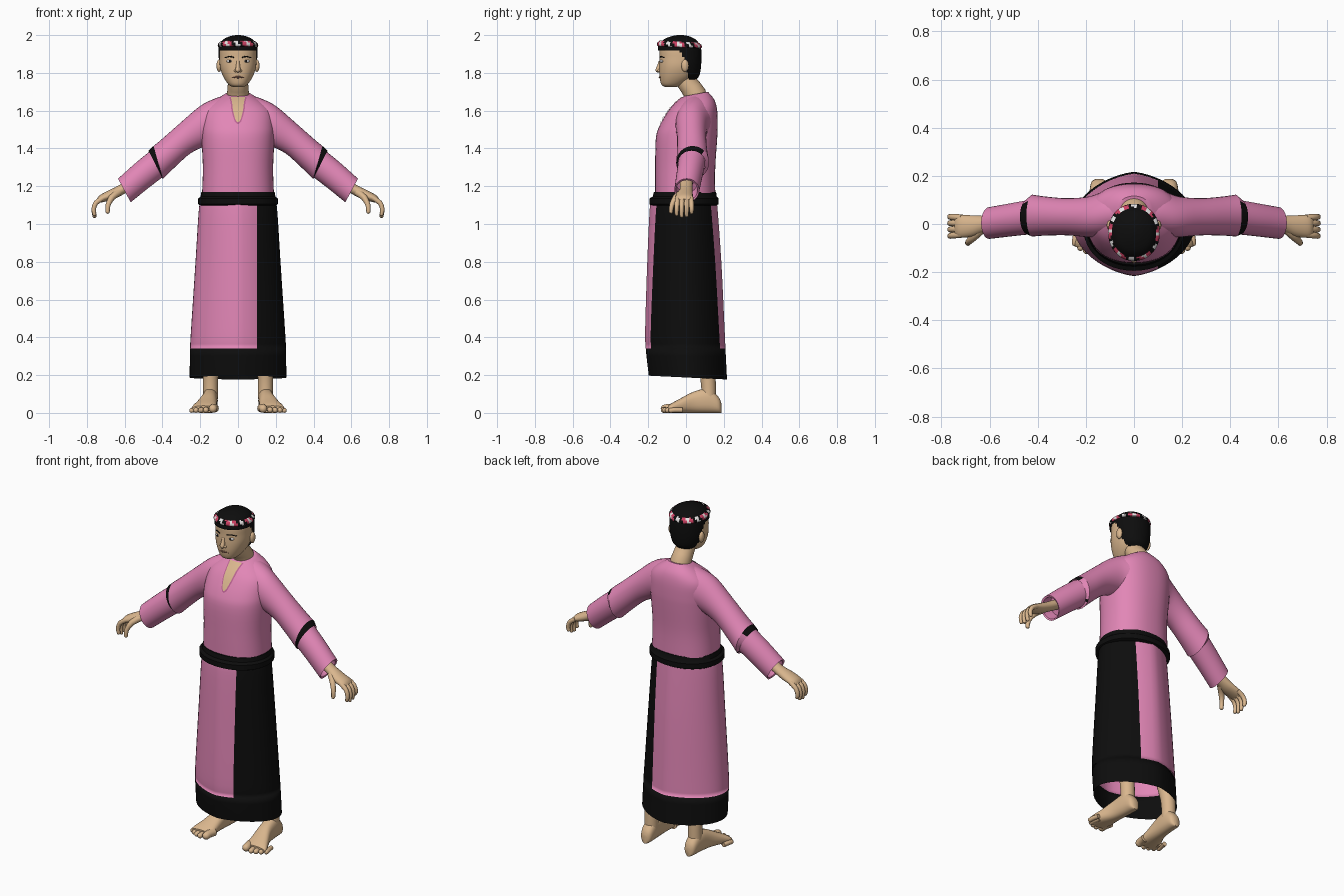
import bpy, bmesh, math
from mathutils import Vector
from mathutils.bvhtree import BVHTree

if "Cube" in bpy.data.objects:
    bpy.data.objects.remove(bpy.data.objects["Cube"])

def material(name, r, g, b):
    m = bpy.data.materials.new(name)
    m.diffuse_color = (r, g, b, 1)
    m.use_nodes = True
    m.node_tree.nodes["Principled BSDF"].inputs["Base Color"].default_value = m.diffuse_color
    return m

PINK = material("pink cloth", 0.76, 0.24, 0.47)
TRIM = material("dark pink trim", 0.50, 0.13, 0.29)
BLACK = material("black", 0.004, 0.004, 0.004)
SKIN = material("skin", 0.70, 0.47, 0.27)
WHITE = material("white", 0.80, 0.78, 0.78)
RED = material("red", 0.60, 0.05, 0.12)
LIP = material("lip brown", 0.30, 0.15, 0.10)

def spline(rows, k):
    """Catmull-Rom interpolation of equal-length tuples."""
    out = []
    for i in range(len(rows) - 1):
        a, b, c, d = rows[max(i - 1, 0)], rows[i], rows[i + 1], rows[min(i + 2, len(rows) - 1)]
        for j in range(k):
            t = j / k
            out.append([q + 0.5 * t * (r - p + t * (2 * p - 5 * q + 4 * r - s + t * (3 * (q - r) + s - p)))
                        for p, q, r, s in zip(a, b, c, d)])
    return out + [list(rows[-1])]

def make(name, verts, faces, mats, mirror=False, angle=40):
    me = bpy.data.meshes.new(name)
    me.from_pydata(verts, [], faces)
    bm = bmesh.new()
    bm.from_mesh(me)
    bmesh.ops.recalc_face_normals(bm, faces=bm.faces)
    bm.to_mesh(me)
    bm.free()
    for m in mats:
        me.materials.append(m)
    me.shade_smooth()
    me.set_sharp_from_angle(angle=math.radians(angle))
    ob = bpy.data.objects.new(name, me)
    bpy.context.collection.objects.link(ob)
    if mirror:
        ob.modifiers.new("mirror", 'MIRROR').use_mirror_merge = False
    return ob

def loft(name, rows, *mats, n=32, p=2.0, ridge=0.0, k=4, caps=(True, True), mirror=False):
    """Each row holds a ring: centre, half axis u, half axis v."""
    rings = spline(rows, k)
    verts, faces = [], []
    for r in rings:
        c, u, v = Vector(r[:3]), Vector(r[3:6]), Vector(r[6:9])
        for i in range(n):
            x, y = math.cos(i * math.tau / n), math.sin(i * math.tau / n)
            a = math.copysign(abs(x) ** (2 / p), x)
            b = math.copysign(abs(y) ** (2 / p), y) * (1 - ridge * abs(x))
            verts.append(c + u * a + v * b)
    for j in range(len(rings) - 1):
        for i in range(n):
            i2 = (i + 1) % n
            faces.append((j * n + i, j * n + i2, (j + 1) * n + i2, (j + 1) * n + i))
    if caps[0]:
        faces.append(tuple(range(n)))
    if caps[1]:
        faces.append(tuple(range(len(verts) - n, len(verts))))
    return make(name, verts, faces, mats, mirror)

def slab(z, rx, yf, yb, tilt=0):      # level ring from front and back depth
    return (0, (yf + yb) / 2, z, rx, 0, 0, 0, (yb - yf) / 2, tilt)

def cuff(tx, tz, bx, bz, yc, hy):     # sleeve ring from top and bottom points
    return ((tx + bx) / 2, yc, (tz + bz) / 2, (tx - bx) / 2, 0, (tz - bz) / 2, 0, hy, 0)

def tube(name, pts, radii, mat, mirror=True, n=12):
    """Round limb along a path with a rounded tip."""
    pts = [Vector(q) for q in pts]
    tip = (pts[-1] - pts[-2]).normalized()
    r = radii[-1]
    pts += [pts[-1] + tip * r * 0.6, pts[-1] + tip * r * 0.95]
    radii = list(radii) + [r * 0.8, r * 0.3]
    rows = []
    for i, q in enumerate(pts):
        d = (pts[min(i + 1, len(pts) - 1)] - pts[max(i - 1, 0)]).normalized()
        u = d.cross(Vector((0, 1, 0) if abs(d.y) < 0.8 else (1, 0, 0))).normalized()
        rows.append((*q, *(u * radii[i]), *(d.cross(u) * radii[i])))
    return loft(name, rows, mat, n=n, k=2, mirror=mirror)

def paint(ob, rule, cuts=()):
    """Cut by planes, then set the material by face centre (-1 removes the face)."""
    bm = bmesh.new()
    bm.from_mesh(ob.data)
    for co, no in cuts:
        bmesh.ops.bisect_plane(bm, geom=bm.verts[:] + bm.edges[:] + bm.faces[:], plane_co=co, plane_no=no)
    dead = []
    for f in bm.faces:
        i = rule(f.calc_center_median())
        if i < 0:
            dead.append(f)
        else:
            f.material_index = i
    bmesh.ops.delete(bm, geom=dead, context='FACES')
    bm.to_mesh(ob.data)
    bm.free()

def ball(name, co, size, mat, mirror=True):
    rows = []
    for i in range(9):
        a = math.pi * (0.02 + 0.96 * i / 8)
        s = math.sin(a)
        rows.append((co[0], co[1], co[2] - size[2] * math.cos(a), size[0] * s, 0, 0, 0, size[1] * s, 0))
    return loft(name, rows, mat, n=16, k=1, mirror=mirror)

# Tunic body
torso = loft("tunic_body", [
    slab(1.165, .19, -.163, .155), slab(1.30, .186, -.163, .155), slab(1.45, .193, -.16, .165),
    slab(1.52, .193, -.14, .168), slab(1.60, .18, -.095, .165, .003), slab(1.65, .13, -.055, .15, .008),
    slab(1.688, .066, -.012, .116, .012)], PINK, n=48, p=2.3)

# Neck slit: plates laid on the tunic front
bvh = BVHTree.FromPolygons([v.co for v in torso.data.vertices], [p.vertices for p in torso.data.polygons])
def slit(name, widths, off, mat):
    verts, faces = [], []
    for z, w in spline(widths, 5):
        for s in (-1, -.5, 0, .5, 1):
            hit = bvh.ray_cast(Vector((s * w, -1, z)), Vector((0, 1, 0)))[0]
            verts.append((s * w, hit.y - off, z))
    for j in range(len(verts) // 5 - 1):
        faces += [(j * 5 + i, j * 5 + i + 1, j * 5 + i + 6, j * 5 + i + 5) for i in range(4)]
    make(name, verts, faces, [mat])
slit("neck_slit_trim", [(1.53, .003), (1.545, .018), (1.60, .034), (1.64, .039), (1.672, .046)], .003, TRIM)
slit("neck_opening", [(1.54, .003), (1.555, .014), (1.60, .026), (1.64, .031), (1.673, .038)], .006, SKIN)

# Sleeves: wide upper part, dark-edged step, lower part
loft("upper_sleeve", [
    cuff(.05, 1.685, .08, 1.45, .055, .085), cuff(.12, 1.665, .11, 1.43, .045, .095),
    cuff(.20, 1.625, .165, 1.415, .03, .085), cuff(.30, 1.54, .25, 1.375, .03, .077),
    cuff(.40, 1.452, .335, 1.30, .033, .081), cuff(.447, 1.413, .398, 1.238, .035, .087)],
    PINK, mirror=True, caps=(True, False))
edge = loft("sleeve_edge", [
    cuff(.447, 1.413, .398, 1.238, .035, .087), cuff(.474, 1.388, .404, 1.25, .03, .074)],
    PINK, BLACK, k=1, caps=(False, False), mirror=True)
paint(edge, lambda c: int(c.y < .085 and c.z > 1.255))
loft("lower_sleeve", [
    cuff(.46, 1.39, .39, 1.255, .03, .072), cuff(.54, 1.325, .475, 1.19, .018, .069),
    cuff(.635, 1.24, .568, 1.115, .004, .066)], PINK, mirror=True, caps=(False, False))
loft("sleeve_lining", [
    cuff(.635, 1.24, .568, 1.115, .004, .066), cuff(.627, 1.232, .568, 1.125, .004, .057),
    cuff(.57, 1.27, .52, 1.165, .004, .055)], PINK, k=1, mirror=True, caps=(False, True))

# Hands
def palm(x, y, z, h, hy):
    return (x, y, z, .55 * h, 0, .83 * h, 0, hy, 0)
loft("hand", [palm(.56, .002, 1.215, .028, .034), palm(.62, 0, 1.18, .027, .034), palm(.67, -.008, 1.155, .027, .044),
              palm(.72, -.01, 1.135, .021, .047), palm(.74, -.01, 1.122, .012, .043)], SKIN, n=20, mirror=True)
for i, y in enumerate((.026, .003, -.02, -.043)):
    d = (.02, .004, 0, .01)[i]
    tube("finger", [(.715, y, 1.137), (.752, y * 1.1, 1.112), (.764, y * 1.15, 1.078), (.76, y * 1.15, 1.042 + d)],
         (.014, .013, .012, .01), SKIN)
tube("thumb", [(.635, -.022, 1.165), (.668, -.055, 1.14), (.688, -.075, 1.10), (.69, -.08, 1.065)],
     (.02, .017, .013, .011), SKIN)

# Skirt with ridged front and back, dark hem and side panel
skirt = loft("skirt", [
    slab(1.14, .195, -.18, .16), slab(1.08, .207, -.192, .167), slab(.80, .225, -.205, .187),
    slab(.45, .248, -.216, .204), slab(.34, .254, -.213, .209), slab(.187, .256, -.197, .217, -.01)],
    PINK, BLACK, n=48, ridge=.15, caps=(True, False))
paint(skirt, lambda c: int(c.z < .34 or c.x > .10),
      [((.10, 0, 0), (1, 0, 0)), ((0, 0, .34), (0, 0, 1))])

# Belt
loft("belt", [slab(1.098, .20, -.18, .16), slab(1.105, .211, -.194, .172), slab(1.135, .211, -.194, .172),
              slab(1.145, .198, -.176, .163), slab(1.17, .194, -.17, .159), slab(1.172, .18, -.15, .14)],
     BLACK, n=48, p=2.1, k=1)

# Legs and feet
tube("leg", [(.12, .03, .70), (.135, .08, .40), (.145, .115, .20), (.145, .12, .10), (.147, .12, .07)],
     (.07, .055, .041, .039, .039), SKIN, n=20)
def sole(x, y, hx, hz):
    return (x, y, hz, hx, 0, 0, 0, 0, hz)
loft("foot", [sole(.145, .187, .014, .025), sole(.145, .172, .033, .042), sole(.147, .12, .04, .064),
              sole(.154, .04, .043, .056), sole(.168, -.03, .056, .038), sole(.178, -.075, .066, .026),
              sole(.183, -.095, .06, .019)], SKIN, n=24, p=2.4, mirror=True)
for x, y, r in ((.131, -.112, .022), (.168, -.118, .015), (.195, -.111, .0145), (.22, -.098, .014), (.243, -.08, .013)):
    tube("toe", [(x - .008, y + .06, r * 1.1), (x, y + .02, r * 1.15), (x + .002, y, r)], (r, r, r), SKIN)

# Neck and head
tube("neck", [(0, -.01, 1.80), (0, .005, 1.75), (0, .048, 1.69), (0, .06, 1.62)], (.05, .053, .058, .06),
     SKIN, mirror=False, n=28)
loft("head", [
    slab(1.725, .025, -.11, -.05), slab(1.738, .05, -.13, -.015), slab(1.78, .078, -.14, .04),
    slab(1.83, .095, -.142, .065), slab(1.88, .098, -.14, .073), slab(1.93, .096, -.138, .07),
    slab(1.97, .075, -.11, .045), slab(1.99, .03, -.06, 0)], SKIN, n=40, p=2.2)

# Face
tube("nose", [(0, -.136, 1.862), (0, -.142, 1.835), (0, -.149, 1.815)], (.008, .011, .013), SKIN, mirror=False)
ball("nostril", (.012, -.141, 1.812), (.009, .01, .009), SKIN)
ball("eye_white", (.044, -.127, 1.862), (.018, .011, .008), WHITE)
ball("pupil", (.043, -.133, 1.862), (.0065, .007, .0065), BLACK)
tube("eyebrow", [(.022, -.139, 1.882), (.045, -.131, 1.887), (.068, -.114, 1.88)], (.003, .0035, .0025), BLACK, n=8)
tube("lip", [(0, -.139, 1.777), (.018, -.136, 1.778), (.031, -.131, 1.775)], (.006, .005, .003), LIP, n=8)
ball("ear", (.1, -.005, 1.838), (.014, .02, .033), SKIN)

# Hair cut along a hairline that drops behind the ears
hair = loft("hair", [
    slab(1.765, .06, -.1, .055), slab(1.79, .085, -.13, .072), slab(1.84, .101, -.146, .08),
    slab(1.90, .104, -.148, .082), slab(1.94, .102, -.147, .077), slab(1.975, .08, -.12, .053),
    slab(1.993, .045, -.08, .018), slab(2.0, .012, -.045, -.015)],
    BLACK, n=64, k=7, p=2.1, caps=(True, True))
def hairline(c):
    t = min(max((c.y + .04) / .055, 0), 1)
    return 0 if c.z > 1.917 - t * t * .155 else -1
paint(hair, hairline)

# Patterned headband
band = loft("headband", [
    slab(1.934, .100, -.146, .076, -.006), slab(1.94, .107, -.153, .084, -.006),
    slab(1.955, .105, -.151, .081, -.006), slab(1.966, .092, -.136, .066, -.006)],
    WHITE, RED, BLACK, n=60, k=2, p=2.1, caps=(False, False))
paint(band, lambda c: (0, 1, 2, 0, 2, 1)[int((math.atan2(c.y + .035, c.x) + math.pi + (c.z - 1.93) * 5)
                                             / math.tau * 36) % 6])
